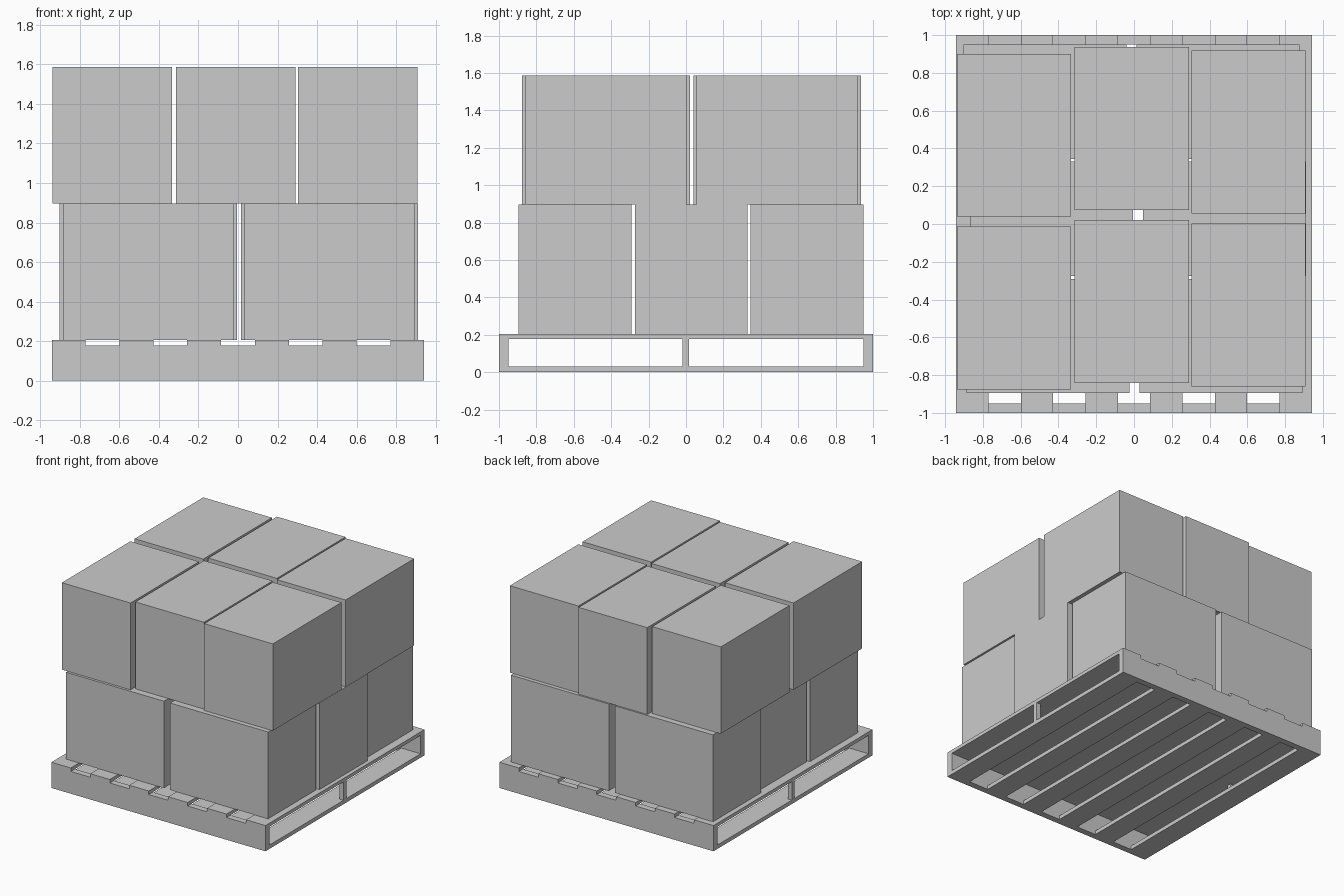
import bpy

if "Cube" in bpy.data.objects:
    bpy.data.objects.remove(bpy.data.objects["Cube"])


def box(name, x, y, z):
    """Axis-aligned box from (min, max) ranges."""
    bpy.ops.mesh.primitive_cube_add(
        size=1, location=[(a + b) / 2 for a, b in (x, y, z)])
    ob = bpy.context.object
    ob.name = name
    ob.scale = [b - a for a, b in (x, y, z)]
    bpy.ops.object.transform_apply(location=False, rotation=False, scale=True)
    return ob


# Pallet dimensions
HALF_X = 0.942
DECK_Z, PALLET_Z, BASE_Z = 0.177, 0.205, 0.031
BEAM = 0.05
BOARD = 2 * HALF_X / 11

# Front and back beams
box("front_beam", (-HALF_X, HALF_X), (-1, -1 + BEAM), (0, DECK_Z))
box("back_beam", (-HALF_X, HALF_X), (1 - BEAM, 1), (0, DECK_Z))

# Six deck boards and six base boards
for i in range(6):
    x0 = -HALF_X + 2 * i * BOARD
    box(f"deck_board_{i + 1}", (x0, x0 + BOARD), (-1, 1), (DECK_Z, PALLET_Z))
    box(f"base_board_{i + 1}", (x0, x0 + BOARD), (-1 + BEAM, 1 - BEAM), (0, BASE_Z))

# Small support posts in the middle of each open side
POST = 0.035
box("left_post", (-HALF_X, -HALF_X + POST), (-0.019, 0.016), (BASE_Z, DECK_Z))
box("right_post", (HALF_X - POST, HALF_X), (-0.019, 0.016), (BASE_Z, DECK_Z))

# Cartons: short side, long side, height
SHORT, LONG, HIGH = 0.604, 0.862, 0.691

# Lower layer: three rows of two, long side across; each row slightly shifted
z = (PALLET_Z, PALLET_Z + HIGH)
for row, (y0, x0) in enumerate([(-0.896, -0.886), (-0.274, -0.868), (0.345, -0.902)]):
    for col in range(2):
        xa = x0 + col * 0.916
        box(f"lower_carton_{row + 1}_{col + 1}", (xa, xa + LONG), (y0, y0 + SHORT), z)

# Upper layer: three columns of two, long side front to back
z = (z[1], z[1] + HIGH)
for col, (x0, y0) in enumerate([(-0.937, -0.876), (-0.314, -0.841), (0.304, -0.859)]):
    for row in range(2):
        ya = y0 + row * 0.915
        box(f"upper_carton_{col + 1}_{row + 1}", (x0, x0 + SHORT), (ya, ya + LONG), z)
